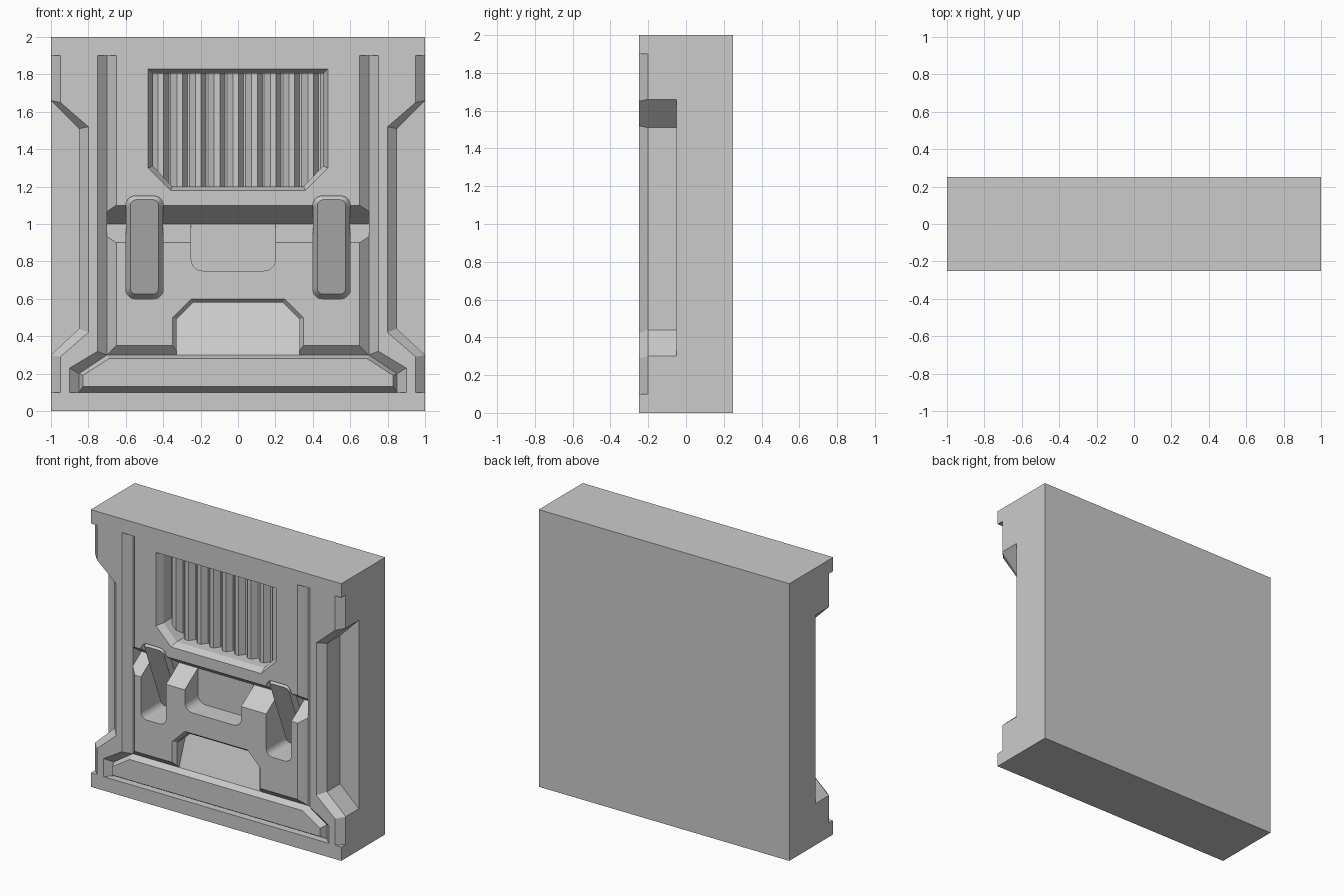
import bpy, bmesh, math

if "Cube" in bpy.data.objects:
    bpy.data.objects.remove(bpy.data.objects["Cube"])

grey = bpy.data.materials.new("plain grey")
grey.use_nodes = True
COLOUR = (0.6, 0.6, 0.6, 1)
grey.diffuse_color = COLOUR
grey.node_tree.nodes["Principled BSDF"].inputs["Base Color"].default_value = COLOUR

FRONT = -0.25


def loft(name, loops):
    """Closed solid through matching loops of 3D points."""
    bm = bmesh.new()
    rings = [[bm.verts.new(p) for p in loop] for loop in loops]
    for a, b in zip(rings, rings[1:]):
        for i in range(len(a)):
            j = (i + 1) % len(a)
            bm.faces.new((a[i], a[j], b[j], b[i]))
    bm.faces.new(rings[0])
    bm.faces.new(rings[-1][::-1])
    bmesh.ops.recalc_face_normals(bm, faces=bm.faces)
    mesh = bpy.data.meshes.new(name)
    bm.to_mesh(mesh)
    bm.free()
    mesh.materials.append(grey)
    ob = bpy.data.objects.new(name, mesh)
    bpy.context.collection.objects.link(ob)
    return ob


def at(outline, y):
    """Place an x-z outline at depth y (a number or a function of z)."""
    return [(x, y(z) if callable(y) else y, z) for x, z in outline]


def upright(name, section, z0, z1):
    return loft(name, [[(x, y, z) for x, y in section] for z in (z0, z1)])


def both(half):
    return half + [(-x, z) for x, z in reversed(half)]


def rounded(x0, x1, z0, z1, r, top=True):
    """Rectangle outline with rounded corners, square on top if asked."""
    pts = []
    corners = [(x0 + r, z0 + r, 180), (x1 - r, z0 + r, 270)]
    if top:
        corners += [(x1 - r, z1 - r, 0), (x0 + r, z1 - r, 90)]
    for cx, cz, start in corners:
        for k in range(6):
            a = math.radians(start + 18 * k)
            pts.append((cx + r * math.cos(a), cz + r * math.sin(a)))
    return pts if top else pts + [(x1, z1), (x0, z1)]


def cut(cutter):
    mod = body.modifiers.new("cut", "BOOLEAN")
    mod.operation = "DIFFERENCE"
    mod.solver = "EXACT"
    mod.object = cutter
    bpy.context.view_layer.objects.active = body
    bpy.ops.object.modifier_apply(modifier=mod.name)
    bpy.data.objects.remove(cutter)


# Main block
square = [(-1, 0), (1, 0), (1, 2), (-1, 2)]
body = loft("wall_block", [at(square, FRONT), at(square, 0.25)])

# Side notches and deep side pockets
rim = [(1.1, 1.78), (0.95, 1.65), (0.8, 1.52), (0.8, 0.42), (0.95, 0.29), (1.1, 0.16)]
wall = [(1.1, 1.76), (1.0, 1.66), (0.85, 1.51), (0.85, 0.44), (1.0, 0.3), (1.1, 0.207)]
for s in (-1, 1):
    flip = lambda pts: [(s * x, v) for x, v in pts]
    cut(upright("side_notch_cutter", flip([(0.9, -0.3), (1.1, -0.1), (1.1, -0.3)]), 0.1, 1.9))
    cut(loft("side_pocket_cutter", [at(flip(rim), -0.3), at(flip(rim), FRONT),
                                    at(flip(wall), -0.2), at(flip(wall), -0.05)]))
    # Vertical V grooves
    cut(upright("groove_cutter", flip([(0.6, -0.3), (0.8, -0.3), (0.7, -0.2)]), 0.3, 1.9))

# Horizontal V groove
vee = [(-0.4, 0.8), (-0.4, 1.2), (-0.1, 1.0)]
cut(loft("cross_groove_cutter", [[(x, y, z) for y, z in vee] for x in (-0.7, 0.7)]))

# Bottom recess with its raised plate
outer = both([(0.9, 0.1), (0.9, 0.23), (0.7, 0.35)])
inner = both([(0.85, 0.1), (0.85, 0.2), (0.7, 0.3)])
face = both([(0.83, 0.13), (0.83, 0.19), (0.69, 0.28)])
cut(loft("base_recess_cutter", [at(outer, -0.3), at(outer, FRONT), at(inner, -0.2)]))
loft("base_plate", [at(face, FRONT), at(inner, -0.2), at(inner, -0.15)])

# Sloped centre opening above the plate
mouth = both([(0.35, 0.29), (0.35, 0.5), (0.25, 0.6)])
throat = both([(0.33, 0.29), (0.33, 0.49), (0.24, 0.58)])
cut(loft("centre_opening_cutter", [at(mouth, -0.3), at(mouth, FRONT), at(throat, -0.225),
                                   at(throat, lambda z: -0.2 + 0.36 * (z - 0.3))]))

# Shallow pocket below the cross groove
pocket = rounded(-0.25, 0.2, 0.75, 1.0, 0.06, top=False)
cut(loft("latch_pocket_cutter", [at(pocket, -0.3), at(pocket, -0.1)]))

# Tilted bevelled bars in rounded slots
tilt = lambda z: FRONT + 0.4 * (1.13 - z)
for side, x in (("right", -0.5), ("left", 0.5)):
    slot = rounded(x - 0.1, x + 0.1, 0.6, 1.15, 0.05)
    bar = rounded(x - 0.075, x + 0.075, 0.625, 1.13, 0.03)
    cut(loft("slot_cutter", [at(slot, -0.3), at(slot, 0.02)]))
    loft(side + "_tilted_bar", [at(bar, tilt), at(slot, lambda z: tilt(z) + 0.03), at(slot, 0.03)])

# Vent opening
opening = both([(0.48, 1.83), (0.48, 1.3), (0.36, 1.18)])
inside = both([(0.455, 1.805), (0.455, 1.31), (0.35, 1.2)])
cut(loft("vent_cutter", [at(opening, -0.3), at(opening, FRONT),
                         at(inside, -0.2), at(inside, -0.05)]))

# Corrugated vent ribs
ribs = [(-0.5, 0.0)]
for i in range(10):
    x = -0.46 + 0.1 * i
    ribs += [(x, -0.1), (x + 0.033, -0.14), (x + 0.063, -0.14), (x + 0.09, -0.1)]
ribs.append((0.5, 0.0))
upright("vent_ribs", ribs, 1.17, 1.82)
